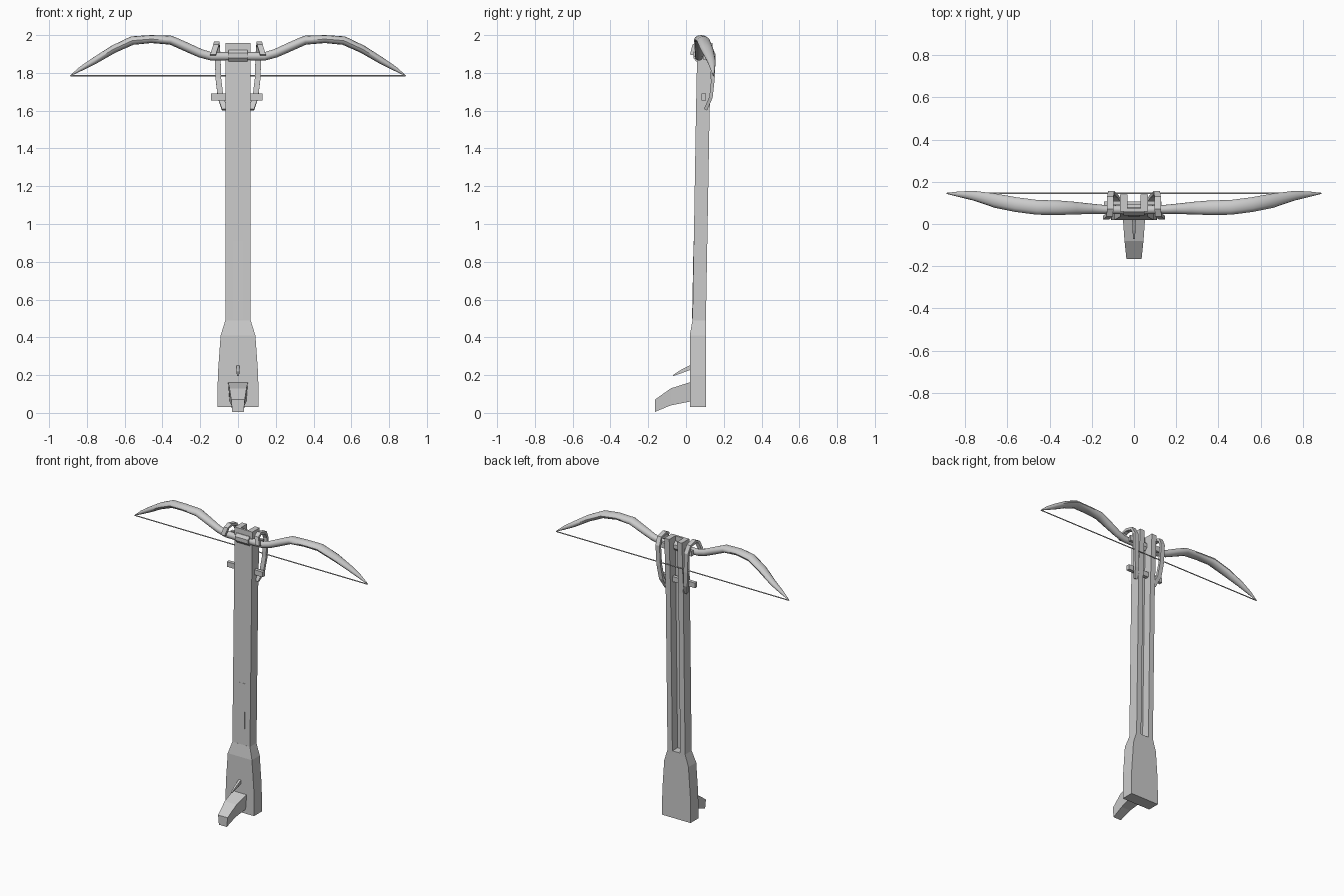
import bpy, bmesh, math
from mathutils import Vector

if "Cube" in bpy.data.objects:
    bpy.data.objects.remove(bpy.data.objects["Cube"])

grey = bpy.data.materials.new("plain_grey")
grey.diffuse_color = (0.6, 0.6, 0.6, 1)
grey.use_nodes = True
grey.node_tree.nodes["Principled BSDF"].inputs["Base Color"].default_value = grey.diffuse_color


def loft(name, rings, smooth=False):
    """Skin a list of equal-length closed rings and cap both ends."""
    bm = bmesh.new()
    rows = [[bm.verts.new(p) for p in ring] for ring in rings]
    n = len(rows[0])
    for a, b in zip(rows, rows[1:]):
        for i in range(n):
            j = (i + 1) % n
            bm.faces.new((a[i], a[j], b[j], b[i]))
    bm.faces.new(rows[0][::-1])
    bm.faces.new(rows[-1])
    bmesh.ops.recalc_face_normals(bm, faces=bm.faces)
    me = bpy.data.meshes.new(name)
    bm.to_mesh(me)
    bm.free()
    me.materials.append(grey)
    ob = bpy.data.objects.new(name, me)
    bpy.context.collection.objects.link(ob)
    if smooth:
        bpy.ops.object.select_all(action='DESELECT')
        ob.select_set(True)
        bpy.context.view_layer.objects.active = ob
        bpy.ops.object.shade_smooth_by_angle(angle=math.radians(40))
    return ob


def rect_z(hw, y0, y1, z):
    return [(-hw, y0, z), (hw, y0, z), (hw, y1, z), (-hw, y1, z)]


def box(name, x0, x1, y0, y1, z0, z1):
    return loft(name, [[(x0, y0, z), (x1, y0, z), (x1, y1, z), (x0, y1, z)]
                       for z in (z0, z1)])


def channel(y0, y1, z, hw=0.067, gap=0.03, wall=0.014):
    """U-shaped stock section, open at the back."""
    f = y0 + wall
    return [(-hw, y0, z), (hw, y0, z), (hw, y1, z), (gap, y1, z),
            (gap, f, z), (-gap, f, z), (-gap, y1, z), (-hw, y1, z)]


# Long grooved stock, leaning slightly back
loft("stock", [channel(0.034, 0.105, 0.47), channel(0.053, 0.125, 1.6),
               channel(0.060, 0.140, 1.957)])

# Thin raised panel low on the stock's front face
loft("stock_panel", [rect_z(0.026, 0.032, 0.040, 0.5),
                     rect_z(0.026, 0.040, 0.048, 0.91)])

# Butt
loft("butt", [rect_z(0.108, 0.020, 0.105, 0.03), rect_z(0.107, 0.020, 0.105, 0.2),
              rect_z(0.092, 0.020, 0.105, 0.41), rect_z(0.067, 0.034, 0.105, 0.49)])

# Grip: (y, upper z, lower z, upper half width, lower half width)
grip = [(0.03, 0.165, 0.062, 0.053, 0.045), (-0.08, 0.13, 0.04, 0.045, 0.035),
        (-0.165, 0.07, 0.005, 0.036, 0.030)]
loft("grip", [[(-a, y, t), (a, y, t), (b, y, u), (-b, y, u)] for y, t, u, a, b in grip])

# Trigger
trig = [(0.03, 0.257, 0.230, 0.009), (-0.03, 0.226, 0.208, 0.007), (-0.07, 0.200, 0.194, 0.004)]
loft("trigger", [[(-w, y, t), (w, y, t), (w, y, u), (-w, y, u)] for y, t, u, w in trig])

# Bow limbs: (x, y, z, radius across y, radius across z)
limb = [(0.00, 0.066, 1.888, 0.021, 0.022), (0.14, 0.069, 1.887, 0.021, 0.022),
        (0.20, 0.072, 1.904, 0.024, 0.023), (0.28, 0.075, 1.940, 0.030, 0.024),
        (0.355, 0.077, 1.973, 0.034, 0.024), (0.46, 0.079, 1.979, 0.035, 0.021),
        (0.56, 0.092, 1.971, 0.035, 0.023), (0.66, 0.111, 1.925, 0.034, 0.021),
        (0.76, 0.134, 1.864, 0.023, 0.018), (0.83, 0.141, 1.823, 0.013, 0.012),
        (0.888, 0.145, 1.785, 0.002, 0.002)]
for s, side in ((-1, "left"), (1, "right")):
    rings = []
    for i, (x, y, z, ry, rz) in enumerate(limb):
        a, b = limb[max(i - 1, 0)], limb[min(i + 1, len(limb) - 1)]
        t = Vector((b[0] - a[0], 0, b[2] - a[2])).normalized()
        if i == 0:
            t = Vector((1, 0, 0))
        ring = []
        for k in range(12):
            an = 2 * math.pi * k / 12
            c, w = math.cos(an) * ry, math.sin(an) * rz
            ring.append((s * (x - t.z * w), y + c, z + t.x * w))
        rings.append(ring)
    loft(side + "_limb", rings, True)

    # Strap: runs up the stock's side and hooks over the limb (x, y, z)
    path = [(0.070, 0.103, 1.605), (0.092, 0.132, 1.67), (0.104, 0.143, 1.77),
            (0.108, 0.147, 1.90), (0.112, 0.125, 1.945), (0.112, 0.070, 1.958),
            (0.116, 0.042, 1.945), (0.132, 0.030, 1.895)]
    rings = []
    for i, p in enumerate(path):
        a, b = path[max(i - 1, 0)], path[min(i + 1, len(path) - 1)]
        dy, dz = b[1] - a[1], b[2] - a[2]
        l = math.hypot(dy, dz)
        ny, nz = -dz / l * 0.009, dy / l * 0.009
        w = 0.015
        rings.append([(s * (p[0] + u * w), p[1] + v * ny, p[2] + v * nz)
                      for u, v in ((-1, -1), (1, -1), (1, 1), (-1, 1))])
    loft(side + "_strap", rings)

    # Small lug that ties the strap to the stock behind the limb
    xs = sorted((s * 0.06, s * 0.12))
    box(side + "_lug", xs[0], xs[1], 0.092, 0.11, 1.868, 1.905)

# Rounded clasp holding the bow to the stock
oct_ring = [(0.066 + 0.029 * math.cos(math.radians(22.5 + 45 * k)),
             1.891 + 0.034 * math.sin(math.radians(22.5 + 45 * k))) for k in range(8)]
loft("clasp", [[(x, y, z) for y, z in oct_ring] for x in (-0.05, 0.05)])

# Cross bar below the bow
box("cross_bar", -0.143, 0.130, 0.082, 0.106, 1.655, 1.69)

# Bowstring
loft("bowstring", [[(x, 0.145 + 0.0035 * math.cos(k * math.pi / 3),
                     1.785 + 0.0035 * math.sin(k * math.pi / 3)) for k in range(6)]
                   for x in (-0.886, 0.886)])
